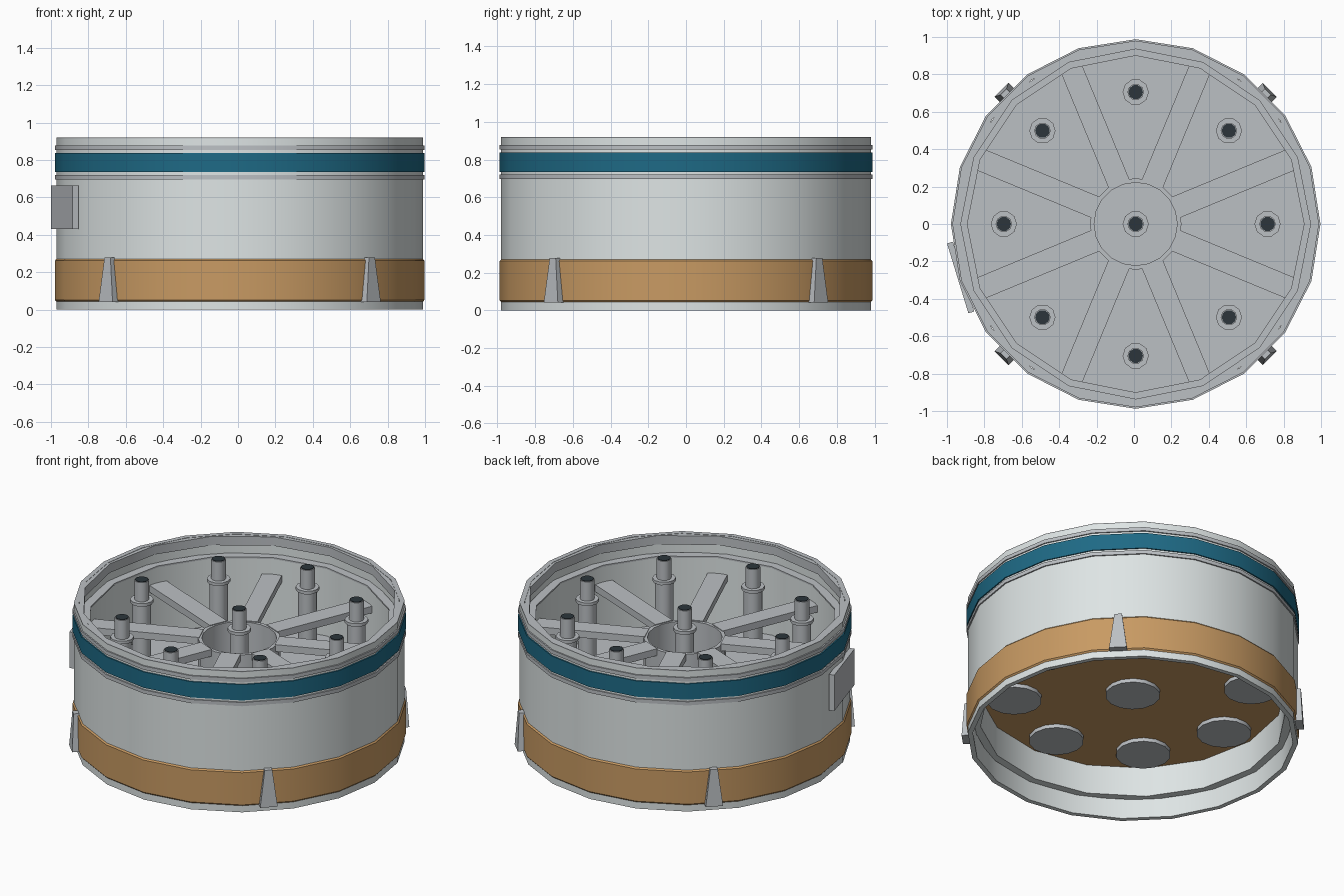
import bpy, bmesh, math
from mathutils import Matrix

if "Cube" in bpy.data.objects:
    bpy.data.objects.remove(bpy.data.objects["Cube"], do_unlink=True)

CX = 0.009  # drum axis, offset because the side plate sticks out


def material(name, r, g, b):
    m = bpy.data.materials.new(name)
    m.use_nodes = True
    m.diffuse_color = (r, g, b, 1)
    m.node_tree.nodes["Principled BSDF"].inputs["Base Color"].default_value = (r, g, b, 1)
    return m


light = material("light grey", 0.73, 0.78, 0.78)
metal = material("metal grey", 0.50, 0.525, 0.55)
teal = material("teal", 0.013, 0.143, 0.235)
copper = material("copper", 0.58, 0.325, 0.125)
dark = material("dark slate", 0.025, 0.036, 0.044)


def finish(name, bm, mat, smooth=True):
    bmesh.ops.recalc_face_normals(bm, faces=bm.faces)
    mesh = bpy.data.meshes.new(name)
    bm.to_mesh(mesh)
    bm.free()
    mesh.materials.append(mat)
    ob = bpy.data.objects.new(name, mesh)
    bpy.context.collection.objects.link(ob)
    if smooth:
        bpy.ops.object.select_all(action="DESELECT")
        ob.select_set(True)
        bpy.context.view_layer.objects.active = ob
        bpy.ops.object.shade_smooth_by_angle(angle=math.radians(37))
    return ob


def lathe(name, profile, sides, mat, x=0, y=0, closed=False):
    """Spin (radius, z) points; closed profiles make rings, open ones get end caps."""
    bm = bmesh.new()
    loops = []
    for r, z in profile:
        loops.append([bm.verts.new((CX + x + r * math.cos(math.tau * i / sides),
                                    y + r * math.sin(math.tau * i / sides), z))
                      for i in range(sides)])
    pairs = list(zip(loops, loops[1:]))
    if closed:
        pairs.append((loops[-1], loops[0]))
    else:
        bm.faces.new(loops[0])
        bm.faces.new(loops[-1])
    for a, b in pairs:
        for i in range(sides):
            j = (i + 1) % sides
            bm.faces.new((a[i], a[j], b[j], b[i]))
    return finish(name, bm, mat)


def ring(name, inner, outer, low, high, sides, mat):
    return lathe(name, [(inner, low), (outer, low), (outer, high), (inner, high)],
                 sides, mat, closed=True)


def block(name, inner, z_range, outer, width, angle, mat):
    """Radial block; outer radius and width are (bottom, top) pairs, so it may taper."""
    bm = bmesh.new()
    bmesh.ops.create_cube(bm, size=1)
    for v in bm.verts:
        top = int(v.co.z > 0)
        v.co = (outer[top] if v.co.x > 0 else inner, v.co.y * width[top], z_range[top])
    bm.transform(Matrix.Translation((CX, 0, 0)) @ Matrix.Rotation(angle, 4, "Z"))
    return finish(name, bm, mat, smooth=False)


# Drum wall, liner, rim and ledges
ring("outer_shell", 0.95, 0.98, 0, 0.915, 20, light)
ring("rim_cap", 0.95, 0.98, 0.915, 0.92, 20, metal)
ring("rim_ring", 0.935, 0.965, 0.86, 0.918, 16, metal)
ring("inner_liner", 0.905, 0.955, 0.125, 0.79, 16, light)
ring("liner_ledge", 0.90, 0.955, 0.79, 0.80, 16, metal)

# Bands around the outside
lathe("copper_band", [(0.96, 0.043), (0.98, 0.043), (0.988, 0.052),
                      (0.988, 0.262), (0.98, 0.271), (0.96, 0.271)],
      20, copper, closed=True)
ring("teal_band", 0.96, 0.988, 0.735, 0.838, 20, teal)
for name, z in (("lower_bead", 0.697), ("upper_bead", 0.853)):
    ring(name, 0.96, 0.988, z, z + 0.024, 20, metal)

# Inner floor, copper underneath
lathe("floor_underside", [(0.925, 0.317), (0.925, 0.33)], 16, copper)
lathe("floor_top", [(0.925, 0.33), (0.925, 0.35)], 16, metal)

# Hub and spokes
ring("hub", 0.222, 0.245, 0.33, 0.685, 20, metal)
for k in range(8):
    block(f"spoke_{k + 1}", 0.23, (0.645, 0.69), (0.9, 0.9), (0.12, 0.12),
          math.tau * (k + 0.5) / 8, metal)

# Posts with collars, dark tips and round feet below the floor
spots = [(0, 0)] + [(0.705 * math.cos(math.tau * k / 8), 0.705 * math.sin(math.tau * k / 8))
                    for k in range(8)]
POST = [(0.055, 0.34), (0.055, 0.73), (0.07, 0.73), (0.07, 0.75), (0.044, 0.75), (0.044, 0.875)]
for k, (x, y) in enumerate(spots):
    lathe(f"post_{k + 1}", POST, 10, metal, x, y)
    lathe(f"post_tip_{k + 1}", [(0.039, 0.87), (0.039, 0.879)], 10, dark, x, y)
    lathe(f"post_foot_{k + 1}", [(0.163, 0.293), (0.163, 0.32)], 14, metal, x, y)

# Four clips over the lower band, tapering upward
for k in range(4):
    block(f"clip_{k + 1}", 0.95, (0.042, 0.278), (1.014, 1.0), (0.105, 0.045),
          math.tau * (k + 0.5) / 4, metal)

# Flat plate on the right side
block("side_plate", 0.962, (0.43, 0.665), (0.995, 0.995), (0.39, 0.39),
      math.radians(197), metal)
